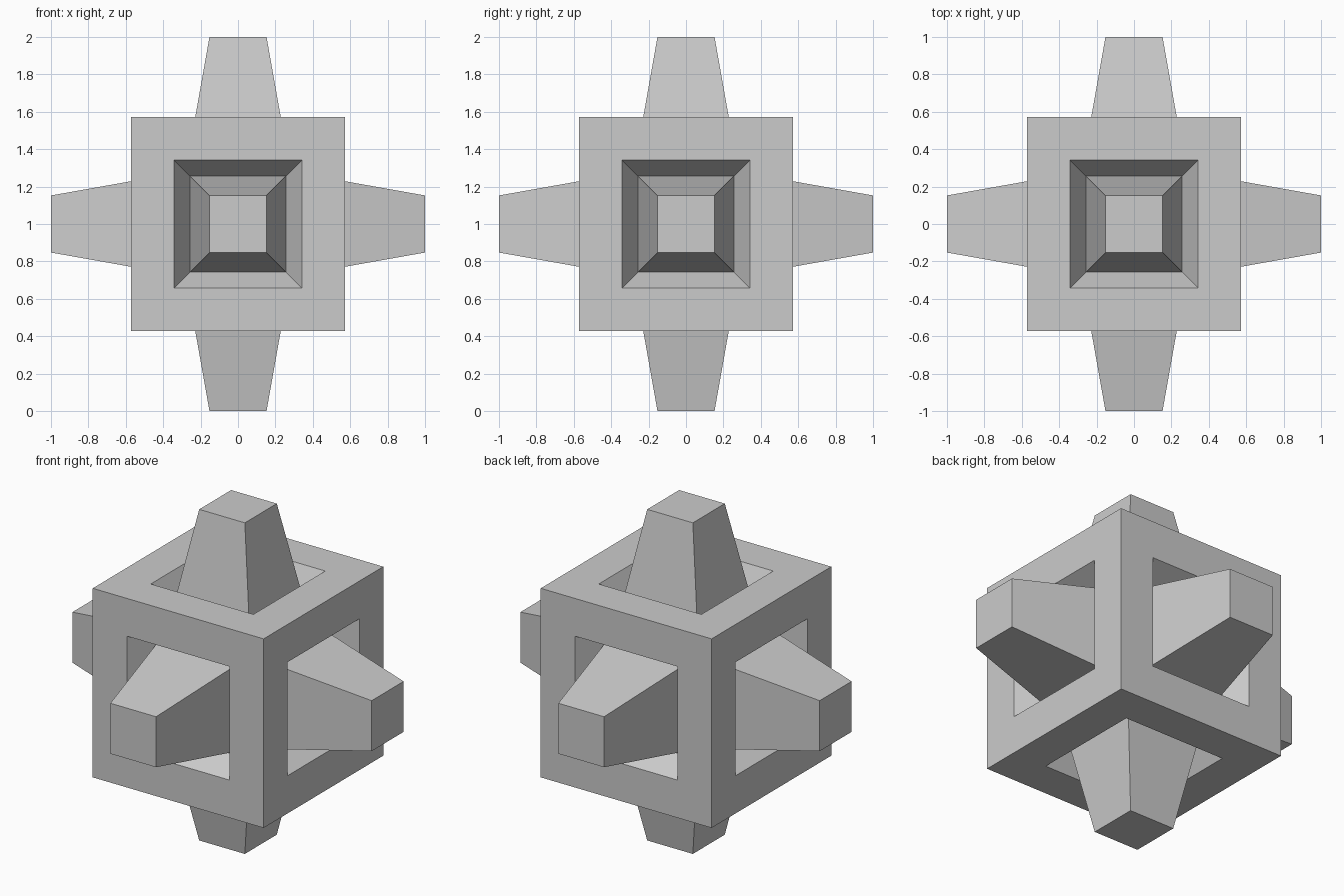
import bpy, bmesh
from mathutils import Vector

if "Cube" in bpy.data.objects:
    bpy.data.objects.remove(bpy.data.objects["Cube"])

HALF = 0.571                      # half width of the cube
# successive square rings on each face: (half width, distance from centre)
RINGS = [(0.343, HALF),           # rim of the recess
         (0.257, 0.412),          # bottom of the recess, root of the prong
         (0.1525, 1.0)]           # prong tip

bm = bmesh.new()
bmesh.ops.create_cube(bm, size=2 * HALF)

# Inset every cube face into a recess with a tapered prong rising from it
for face in list(bm.faces):
    normal = face.normal.copy()
    for half, dist in RINGS:
        bmesh.ops.inset_individual(bm, faces=[face], thickness=0.02)
        for v in face.verts:
            side = v.co - normal * v.co.dot(normal)
            side = Vector([0 if abs(c) < 1e-4 else (half if c > 0 else -half) for c in side])
            v.co = side + normal * dist

bmesh.ops.recalc_face_normals(bm, faces=bm.faces)
bmesh.ops.translate(bm, verts=bm.verts, vec=(0, 0, 1))

mesh = bpy.data.meshes.new("pronged_cube")
bm.to_mesh(mesh)
bm.free()
bpy.context.collection.objects.link(bpy.data.objects.new("pronged_cube", mesh))
